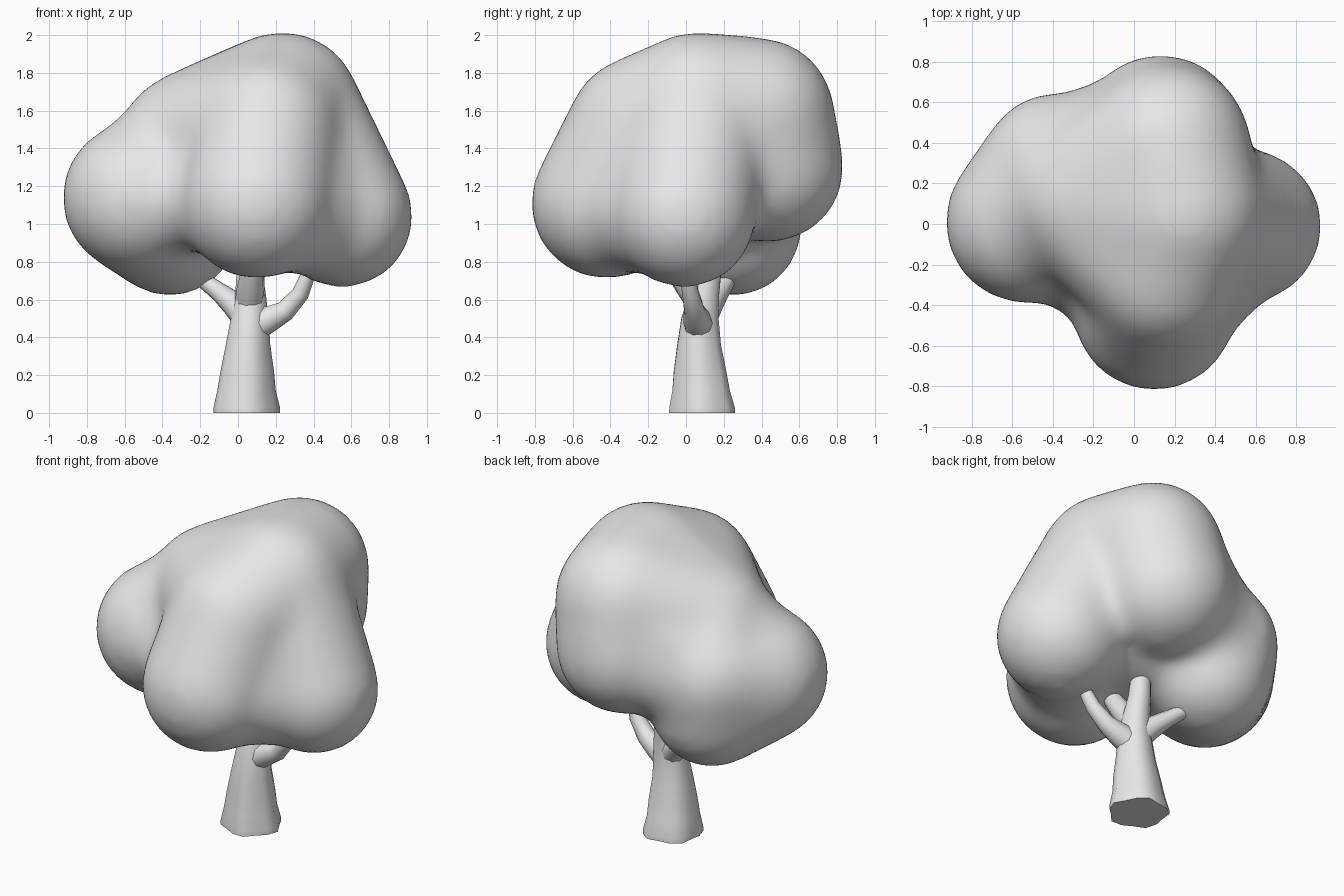
import bpy, bmesh, math
from mathutils import Vector, Matrix

cube = bpy.data.objects.get("Cube")
if cube:
    bpy.data.objects.remove(cube, do_unlink=True)

GREY = (0.8, 0.8, 0.8, 1)
mat = bpy.data.materials.new("plain_grey")
mat.use_nodes = True
mat.diffuse_color = GREY
mat.node_tree.nodes["Principled BSDF"].inputs["Base Color"].default_value = GREY


def add_object(name, bm):
    bmesh.ops.recalc_face_normals(bm, faces=bm.faces)
    mesh = bpy.data.meshes.new(name)
    bm.to_mesh(mesh)
    bm.free()
    mesh.materials.append(mat)
    obj = bpy.data.objects.new(name, mesh)
    bpy.context.collection.objects.link(obj)
    return obj


def apply_modifiers(obj):
    deps = bpy.context.evaluated_depsgraph_get()
    obj.data = bpy.data.meshes.new_from_object(obj.evaluated_get(deps))
    obj.modifiers.clear()


def shade(obj):
    bpy.ops.object.select_all(action='DESELECT')
    obj.select_set(True)
    bpy.context.view_layer.objects.active = obj
    bpy.ops.object.shade_smooth_by_angle(angle=math.radians(50))


def sphere_points():
    bm = bmesh.new()
    bmesh.ops.create_icosphere(bm, subdivisions=4, radius=1)
    points = [v.co.copy() for v in bm.verts]
    bm.free()
    return points


def add_hull(bm, balls):
    """Stretch a convex skin around a group of (x, y, z, radius) balls."""
    verts = [bm.verts.new(Vector(b[:3]) + p * (b[3] + PAD)) for b in balls for p in UNIT]
    result = bmesh.ops.convex_hull(bm, input=verts)
    spare = {g for key in ("geom_interior", "geom_unused") for g in result[key]
             if isinstance(g, bmesh.types.BMVert)}
    bmesh.ops.delete(bm, geom=list(spare), context='VERTS')


def tube(name, path, sides, lobes=0.0):
    """Capped tube through (x, y, z, radius) points; lobes fade out upward."""
    bm = bmesh.new()
    pts = [Vector(p[:3]) for p in path]
    rings = []
    for i, p in enumerate(pts):
        along = pts[min(i + 1, len(pts) - 1)] - pts[max(i - 1, 0)]
        turn = Matrix.Identity(3) if lobes else along.to_track_quat('Z', 'Y').to_matrix()
        fade = lobes * (1 - i / (len(pts) - 1))
        ring = []
        for k in range(sides):
            a = math.tau * k / sides
            r = path[i][3] * (1 + fade * math.cos(5 * a + 0.6))
            ring.append(bm.verts.new(p + turn @ Vector((r * math.cos(a), r * math.sin(a), 0))))
        rings.append(ring)
    for low, high in zip(rings, rings[1:]):
        for k in range(sides):
            n = (k + 1) % sides
            bm.faces.new((low[k], low[n], high[n], high[k]))
    bm.faces.new(rings[0][::-1])
    bm.faces.new(rings[-1])
    obj = add_object(name, bm)
    shade(obj)


# Canopy: leaf lobes hung from the crown, fused into one soft skin
UNIT = sphere_points()
PAD = 0.02  # makes up for the shrinkage of smoothing
balls = {
    "crown": (0.24, 0.06, 1.61, 0.39),
    "front": (0.10, -0.42, 1.11, 0.385),
    "front_top": (0.15, -0.24, 1.50, 0.37),
    "left": (0.55, -0.01, 1.04, 0.36),
    "right": (-0.53, 0.01, 1.14, 0.385),
    "right_low": (-0.36, 0.25, 0.98, 0.345),
    "right_back": (-0.38, 0.27, 1.20, 0.36),
    "right_top": (-0.25, 0.12, 1.43, 0.36),
    "back": (0.13, 0.44, 1.30, 0.38),
    "back_top": (0.17, 0.38, 1.58, 0.39),
    "core": (0.05, 0.05, 1.30, 0.45),
}
hulls = [  # ball names, amount the group is drawn in
    ("front front_top crown", 0),
    ("left crown", 0),
    ("back back_top crown", 0),
    ("right right_low right_back", 0),
    ("right_back right_top", 0),
    ("crown front_top right_top back_top", 0),
    ("front left front_top crown", 0.05),
    ("right right_top right_back", 0.02),
    ("right_back right_top back back_top", 0.04),
    ("front right front_top right_top", 0.13),
    ("core", 0),
]
bm = bmesh.new()
for names, inset in hulls:
    add_hull(bm, [(*balls[n][:3], balls[n][3] - inset) for n in names.split()])
canopy = add_object("canopy", bm)
fuse = canopy.modifiers.new("fuse", 'REMESH')
fuse.mode = 'VOXEL'
fuse.voxel_size = 0.035
soften = canopy.modifiers.new("soften", 'SMOOTH')
soften.factor = 0.5
soften.iterations = 30
apply_modifiers(canopy)
shade(canopy)

# Trunk with a flared, lobed foot
tube("trunk", [
    (0.04, 0.085, 0.0, 0.172), (0.04, 0.085, 0.03, 0.172),
    (0.04, 0.08, 0.12, 0.152), (0.045, 0.075, 0.22, 0.14),
    (0.05, 0.07, 0.36, 0.117), (0.06, 0.075, 0.50, 0.10),
    (0.065, 0.095, 0.62, 0.082), (0.06, 0.12, 0.75, 0.068),
    (0.06, 0.14, 0.95, 0.055)], 15, 0.08)

# Branches reaching into the canopy
tube("left_branch", [
    (0.08, 0.07, 0.45, 0.08), (0.15, 0.06, 0.49, 0.075),
    (0.25, 0.045, 0.54, 0.056), (0.33, 0.025, 0.63, 0.046),
    (0.375, 0.0, 0.74, 0.038), (0.41, -0.02, 0.86, 0.03)], 10)
tube("right_branch", [
    (0.04, 0.09, 0.51, 0.08), (-0.02, 0.13, 0.575, 0.068),
    (-0.10, 0.18, 0.64, 0.05), (-0.18, 0.22, 0.70, 0.042),
    (-0.26, 0.26, 0.79, 0.036)], 10)
tube("front_branch", [
    (0.06, 0.08, 0.58, 0.075), (0.065, 0.03, 0.65, 0.075),
    (0.075, -0.03, 0.73, 0.065), (0.085, -0.09, 0.82, 0.055),
    (0.09, -0.13, 0.92, 0.045)], 10)
